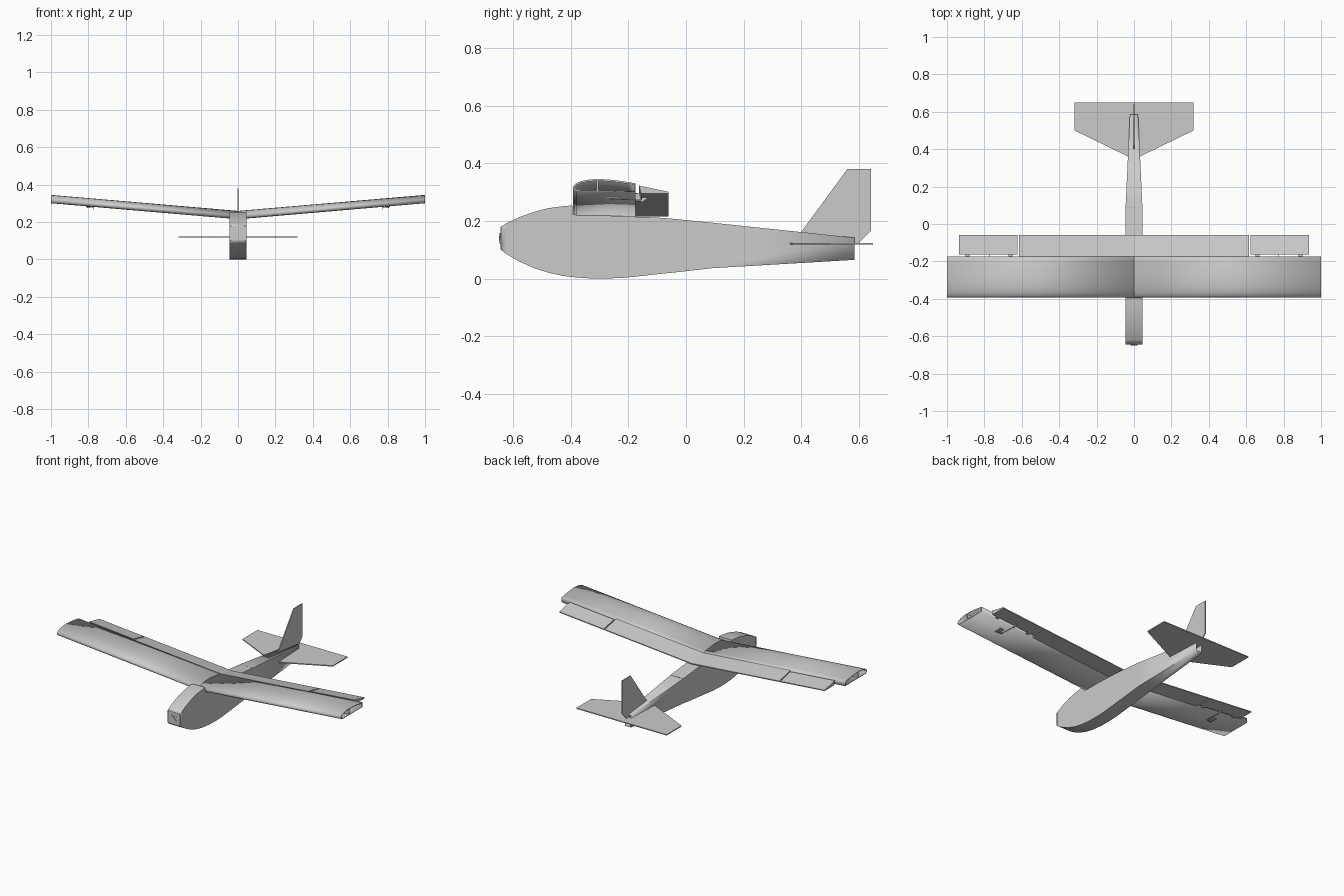
import bpy, bmesh, math
from mathutils import Vector, Matrix

if "Cube" in bpy.data.objects:
    bpy.data.objects.remove(bpy.data.objects["Cube"])

DIHEDRAL = 0.0855   # rise of the wing per unit of span
ROOT_Z = 0.215      # underside of the wing at the centre


def finish(name, bm, shell=0.0):
    bmesh.ops.recalc_face_normals(bm, faces=bm.faces)
    mesh = bpy.data.meshes.new(name)
    bm.to_mesh(mesh)
    bm.free()
    ob = bpy.data.objects.new(name, mesh)
    bpy.context.collection.objects.link(ob)
    if shell:
        mod = ob.modifiers.new("sheet_thickness", 'SOLIDIFY')
        mod.thickness = shell
        mod.offset = -1
    bpy.ops.object.select_all(action='DESELECT')
    ob.select_set(True)
    bpy.context.view_layer.objects.active = ob
    bpy.ops.object.shade_smooth_by_angle(angle=math.radians(28))
    return ob


def loft(name, rings, caps=True, shell=0.0):
    """Join equal closed rings of points into a tube."""
    bm = bmesh.new()
    vs = [[bm.verts.new(p) for p in r] for r in rings]
    n = len(rings[0])
    for a, b in zip(vs, vs[1:]):
        for i in range(n):
            j = (i + 1) % n
            bm.faces.new((a[i], a[j], b[j], b[i]))
    if caps:
        bm.faces.new(vs[0])
        bm.faces.new(vs[-1])
    return finish(name, bm, shell)


def box(name, centre, size, rot=Matrix()):
    bm = bmesh.new()
    bmesh.ops.create_cube(bm, size=1, matrix=Matrix.Translation(centre) @ rot @ Matrix.Diagonal((*size, 1)))
    return finish(name, bm)


def rod(name, a, b, r, sides=12):
    a, b = Vector(a), Vector(b)
    d = b - a
    bm = bmesh.new()
    bmesh.ops.create_cone(bm, cap_ends=True, segments=sides, radius1=r, radius2=r, depth=d.length,
                          matrix=Matrix.Translation((a + b) / 2) @ d.to_track_quat('Z', 'Y').to_matrix().to_4x4())
    return finish(name, bm)


def wing_z(x):
    return ROOT_Z + DIHEDRAL * abs(x)


def span(name, section, x0, x1, caps=True, shell=0.0):
    """Sweep a (y, local z) section along the sloping wing."""
    return loft(name, [[(x, y, wing_z(x) + z) for y, z in section] for x in (x0, x1)], caps, shell)


# fuselage: y, bottom, top, half width
stations = [(-0.643, 0.100, 0.180, 0.045), (-0.62, 0.083, 0.194, 0.045), (-0.58, 0.060, 0.213, 0.045),
            (-0.53, 0.037, 0.231, 0.045), (-0.48, 0.021, 0.244, 0.045), (-0.43, 0.010, 0.251, 0.045),
            (-0.395, 0.005, 0.254, 0.045), (-0.392, 0.005, 0.222, 0.045), (-0.34, 0.001, 0.221, 0.045),
            (-0.28, 0.000, 0.219, 0.045), (-0.21, 0.003, 0.216, 0.045), (-0.10, 0.015, 0.212, 0.045),
            (-0.05, 0.020, 0.208, 0.045), (0.09, 0.036, 0.194, 0.045), (0.585, 0.065, 0.142, 0.022)]
loft("fuselage", [[(-w, y, b), (w, y, b), (w, y, t), (-w, y, t)] for y, b, t, w in stations],
     caps=False, shell=0.005)
box("top_sheet_seam", (0, 0.09, 0.1935), (0.088, 0.008, 0.003))

# firewall with motor mount
box("firewall", (0, -0.641, 0.14), (0.086, 0.006, 0.078))
for i, s in enumerate((1, -1)):
    box(f"motor_mount_arm_{i + 1}", (0, -0.646, 0.14), (0.046, 0.005, 0.006),
        Matrix.Rotation(s * math.pi / 4, 4, 'Y'))
rod("motor_mount_hub", (0, -0.642, 0.14), (0, -0.649, 0.14), 0.008, 20)

# folded sheet wing: front box, trailing edge and aileron on each side
upper = [(-0.175, 0.030), (-0.20, 0.0345), (-0.23, 0.039), (-0.26, 0.0425), (-0.29, 0.0445), (-0.32, 0.0445),
         (-0.345, 0.042), (-0.367, 0.037), (-0.382, 0.0305), (-0.391, 0.022), (-0.393, 0.014),
         (-0.389, 0.006), (-0.380, 0.001), (-0.365, 0.0)]
front_box = upper + [(-0.175, 0.0)]
tail_wedge = [(-0.175, 0.030), (-0.175, 0.0), (-0.06, 0.0), (-0.06, 0.006)]
aileron = [(-0.163, 0.028), (-0.156, 0.0), (-0.06, 0.0), (-0.06, 0.006)]
for side, s in (("right", 1), ("left", -1)):
    span(f"wing_{side}", front_box, 0, s, caps=False, shell=0.006)
    span(f"wing_spar_{side}", [(-0.311, 0.004), (-0.303, 0.004), (-0.303, 0.041), (-0.311, 0.041)], 0, s * 0.999)
    span(f"trailing_edge_{side}", tail_wedge, 0, s * 0.615)
    span(f"aileron_{side}", aileron, s * 0.622, s * 0.935)
    # hinges across the aileron gap
    for i, x in enumerate((0.66, 0.89)):
        z = wing_z(x) + 0.003
        box(f"aileron_hinge_{side}_{i + 1}", (s * x, -0.165, z), (0.022, 0.024, 0.002))
    # aileron servo and linkage
    x, z = s * 0.80, wing_z(0.80)
    box(f"servo_{side}", (x, -0.255, z + 0.005), (0.026, 0.050, 0.016))
    rod(f"servo_hub_{side}", (x, -0.265, z), (x, -0.265, z - 0.007), 0.006)
    box(f"servo_arm_{side}", (x - s * 0.012, -0.265, z - 0.006), (0.036, 0.007, 0.003))
    rod(f"push_rod_{side}", (x - s * 0.026, -0.265, z - 0.007), (x - s * 0.026, -0.155, z - 0.011), 0.0013, 8)
    hx = x - s * 0.026
    hz = wing_z(hx)
    loft(f"control_horn_{side}", [[(hx + d, -0.153, hz + 0.002), (hx + d, -0.128, hz + 0.002),
                                   (hx + d, -0.151, hz - 0.015), (hx + d, -0.158, hz - 0.015)]
                                  for d in (-0.0015, 0.0015)])

# tail surfaces cut from flat sheet
tail = [(0.03, 0.36), (0.318, 0.50), (0.318, 0.65), (-0.318, 0.65), (-0.318, 0.50), (-0.03, 0.36)]
loft("horizontal_stabilizer", [[(x, y, z) for x, y in tail] for z in (0.118, 0.124)])
fin = [(0.40, 0.12), (0.40, 0.162), (0.56, 0.38), (0.643, 0.38), (0.643, 0.167), (0.597, 0.12)]
loft("vertical_fin", [[(x, y, z) for y, z in fin] for x in (-0.003, 0.003)])
